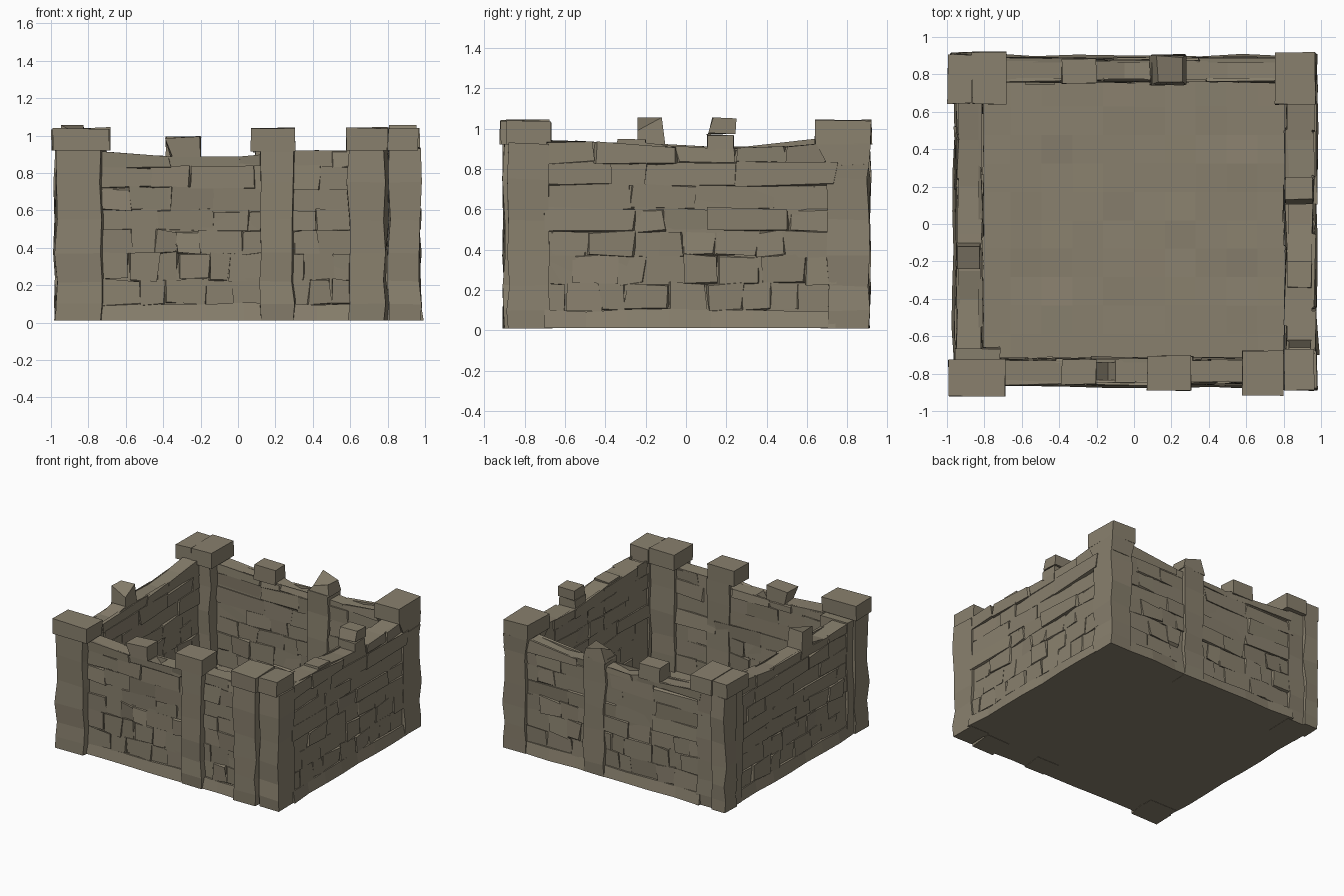
import bpy, bmesh, random
from mathutils import Vector

if "Cube" in bpy.data.objects:
    bpy.data.objects.remove(bpy.data.objects["Cube"])

random.seed(5)

stone = bpy.data.materials.new("weathered_stone")
stone.diffuse_color = (0.25, 0.217, 0.155, 1)
stone.use_nodes = True
stone.node_tree.nodes["Principled BSDF"].inputs["Base Color"].default_value = stone.diffuse_color


def rnd(a):
    return random.uniform(-a, a)


def finish(name, bm):
    bmesh.ops.recalc_face_normals(bm, faces=bm.faces)
    me = bpy.data.meshes.new(name)
    bm.to_mesh(me)
    bm.free()
    me.materials.append(stone)
    ob = bpy.data.objects.new(name, me)
    bpy.context.collection.objects.link(ob)
    return ob


def hexa(bm, pts):
    """Six-sided block: four bottom points, then four top points."""
    v = [bm.verts.new(p) for p in pts]
    for f in ((3, 2, 1, 0), (4, 5, 6, 7), (0, 1, 5, 4), (1, 2, 6, 5), (2, 3, 7, 6), (3, 0, 4, 7)):
        bm.faces.new([v[i] for i in f])


def block(name, *pts):
    bm = bmesh.new()
    hexa(bm, pts)
    return finish(name, bm)


def column(name, x0, x1, y0, y1, zs, jit=0.01, flare=0.0):
    """Hand-cut column, one uneven ring per height; flare widens the right side at the back."""
    bm = bmesh.new()
    rings = []
    for i, z in enumerate(zs):
        j = 0.004 if i in (0, len(zs) - 1) else jit
        rings.append([bm.verts.new((x + rnd(j), y + rnd(j), z + (rnd(0.006) if i else 0)))
                      for x, y in ((x0, y0), (x1, y0), (x1 + flare, y1), (x0, y1))])
    bm.faces.new(rings[0][::-1])
    bm.faces.new(rings[-1])
    for a, b in zip(rings, rings[1:]):
        for k in range(4):
            bm.faces.new((a[k], a[(k + 1) % 4], b[(k + 1) % 4], b[k]))
    return finish(name, bm)


def height(profile, u):
    """Broken wall top height at distance u."""
    for (a, za), (b, zb) in zip(profile, profile[1:]):
        if u <= b:
            return za + (zb - za) * max(0, (u - a) / (b - a))
    return profile[-1][1]


ROWS = [0.1, 0.23, 0.37, 0.49, 0.6, 0.72, 0.83]


def wall(name, profile, inner, outer, along_x):
    """Solid core with shallow courses of uneven bricks on both faces."""
    bm = bmesh.new()
    s = 1 if outer > inner else -1
    u0, u1 = profile[0][0], profile[-1][0]

    def P(u, v, z):
        return (u, v, z) if along_x else (v, u, z)

    # core follows the broken top
    for (a, za), (b, zb) in zip(profile, profile[1:]):
        i, o = inner + s * 0.006, outer - s * 0.008
        hexa(bm, [P(a, i, 0.09), P(b, i, 0.09), P(b, o, 0.09), P(a, o, 0.09),
                  P(a, i, za), P(b, i, zb), P(b, o, zb), P(a, o, za)])
    # brick courses, nearly flush, with some proud stones
    for face, d in ((inner, -s), (outer, s)):
        for r, z0 in enumerate(ROWS):
            top = r == len(ROWS) - 1
            u = u0
            while u < u1 - 0.01:
                w = random.uniform(0.1, 0.24) if r < 3 else random.uniform(0.14, 0.45)
                e = u1 if u + w > u1 - 0.09 else u + w
                proud = rnd(0.005) + (0.008 if random.random() < 0.15 else 0)
                pts = []
                for t in (0, 1):
                    for uu, out in ((u, 0), (e, 0), (e, 1), (u, 1)):
                        h = height(profile, uu)
                        z = (h if top else ROWS[r + 1]) if t else z0
                        z = min(z + rnd(0.012), h + 0.003)
                        v = face + d * (proud + rnd(0.010)) if out else face - d * 0.016
                        pts.append(P(uu + rnd(0.014), v, z))
                if random.random() < 0.92:
                    hexa(bm, pts)
                u = e
    # flared footing
    n = 7
    st = [(u0 + (u1 - u0) * k / n, rnd(0.01), rnd(0.008)) for k in range(n + 1)]
    for (a, va, za), (b, vb, zb) in zip(st, st[1:]):
        i, o = inner - s * 0.004, outer + s * 0.008
        hexa(bm, [P(a, i, 0.012), P(b, i, 0.012), P(b, o + s * .016 + vb, 0.012), P(a, o + s * .016 + va, 0.012),
                  P(a, i, .1 + za), P(b, i, .1 + zb), P(b, o + vb, .1 + zb), P(a, o + va, .1 + za)])
    return finish(name, bm)


# four ruined walls
wall("front_wall", [(-.76, .915), (-.55, .9), (-.36, .885), (-.2, .88), (-.14, .82), (-.1, .885),
                    (.1, .885), (.3, .92), (.62, .92)], -.725, -.85, True)
wall("back_wall", [(-.75, .91), (-.4, .88), (-.2, .89), (-.05, .85), (.08, .88), (.3, .88),
                   (.5, .87), (.8, .92)], .765, .88, True)
wall("right_wall", [(-.7, .94), (-.66, .91), (-.62, .94), (-.4, .93), (-.2, .93), (0, .905),
                    (.2, .9), (.45, .905), (.74, .93)], .812, .96, False)
wall("left_wall", [(-.75, .91), (-.4, .89), (-.25, .92), (-.05, .91), (.2, .9), (.45, .92),
                   (.68, .95)], -.815, -.945, False)

# floor slab, level with the footing, with slight dents
bm = bmesh.new()
bmesh.ops.create_grid(bm, x_segments=10, y_segments=10, size=1)
for v in bm.verts:
    edge = max(abs(v.co.x), abs(v.co.y)) > 0.99
    v.co = Vector((v.co.x * 0.825, 0.02 + v.co.y * 0.76, 0.1 + (0 if edge else rnd(0.007))))
low = bmesh.ops.extrude_face_region(bm, geom=bm.faces[:])
for v in low["geom"]:
    if isinstance(v, bmesh.types.BMVert):
        v.co.z = 0.012
finish("floor", bm)

Z = [0.01, 0.1, 0.22, 0.37, 0.55, 0.75, 0.925]

# front left corner
column("front_left_pillar", -.975, -.735, -.905, -.74, Z, flare=.03)
column("front_left_inner_pillar", -.955, -.715, -.75, -.665, [0.01, .3, .6, .915])
column("front_left_cap", -.99, -.69, -.92, -.725, [.92, 1.035])

# front right corner, a pair of pillars
column("front_right_pillar", .59, .78, -.90, -.7, Z, flare=.02)
column("front_right_corner_pillar", .805, .975, -.88, -.68, Z)
column("front_right_cap", .58, .80, -.915, -.68, [.92, 1.04])
column("front_right_corner_cap", .802, .965, -.89, -.668, [.92, 1.035])

# back right corner, flaring up to its cap
column("back_right_pillar", .785, .975, .70, .905, Z[:-1] + [.82])
column("back_right_cap", .755, .97, .64, .915, [.92, 1.04])
block("back_right_corbel", (.785, .71, .8), (.97, .71, .8), (.97, .905, .8), (.785, .905, .8),
      (.76, .645, .925), (.972, .645, .925), (.972, .915, .925), (.76, .915, .925))

# back left corner
column("back_left_pillar", -.965, -.72, .67, .89, Z)
column("back_left_side_pillar", -.98, -.86, .76, .91, Z)
column("back_left_cap", -.865, -.68, .64, .92, [.92, 1.04])
column("back_left_side_cap", -.995, -.865, .645, .905, [.92, 1.03])

# middle buttresses on front and back walls
column("front_buttress", .12, .295, -.885, -.71, Z, flare=.02)
column("front_buttress_cap", .07, .305, -.89, -.705, [.915, 1.04])
column("back_buttress", .09, .27, .745, .9, Z)
# broken top of the back buttress
block("back_buttress_top", (.09, .745, .91), (.28, .745, .91), (.28, .9, .91), (.08, .9, .91),
      (.13, .76, .96), (.26, .76, 1.0), (.26, .89, .99), (.12, .9, 1.03))

# merlons along the walls
block("front_merlon", (-.35, -.855, .885), (-.2, -.855, .885), (-.2, -.725, .885), (-.36, -.725, .88),
      (-.39, -.86, .985), (-.205, -.855, .995), (-.2, -.725, .998), (-.385, -.725, .985))
column("back_merlon", -.385, -.2, .75, .885, [.875, .99])
column("right_merlon", .812, .955, .105, .235, [.89, .97])
block("right_merlon_cap", (.812, .11, .972), (.955, .11, .978), (.955, .245, .972), (.812, .245, .972),
      (.808, .13, 1.055), (.955, .135, 1.055), (.955, .25, 1.05), (.81, .25, 1.05))
column("right_low_merlon", .82, .95, -.34, -.2, [.92, .945])
block("left_broken_merlon", (-.95, -.24, .9), (-.82, -.24, .9), (-.82, -.1, .9), (-.95, -.1, .9),
      (-.945, -.24, 1.055), (-.825, -.24, .99), (-.825, -.12, 1.055), (-.945, -.12, 1.05))
